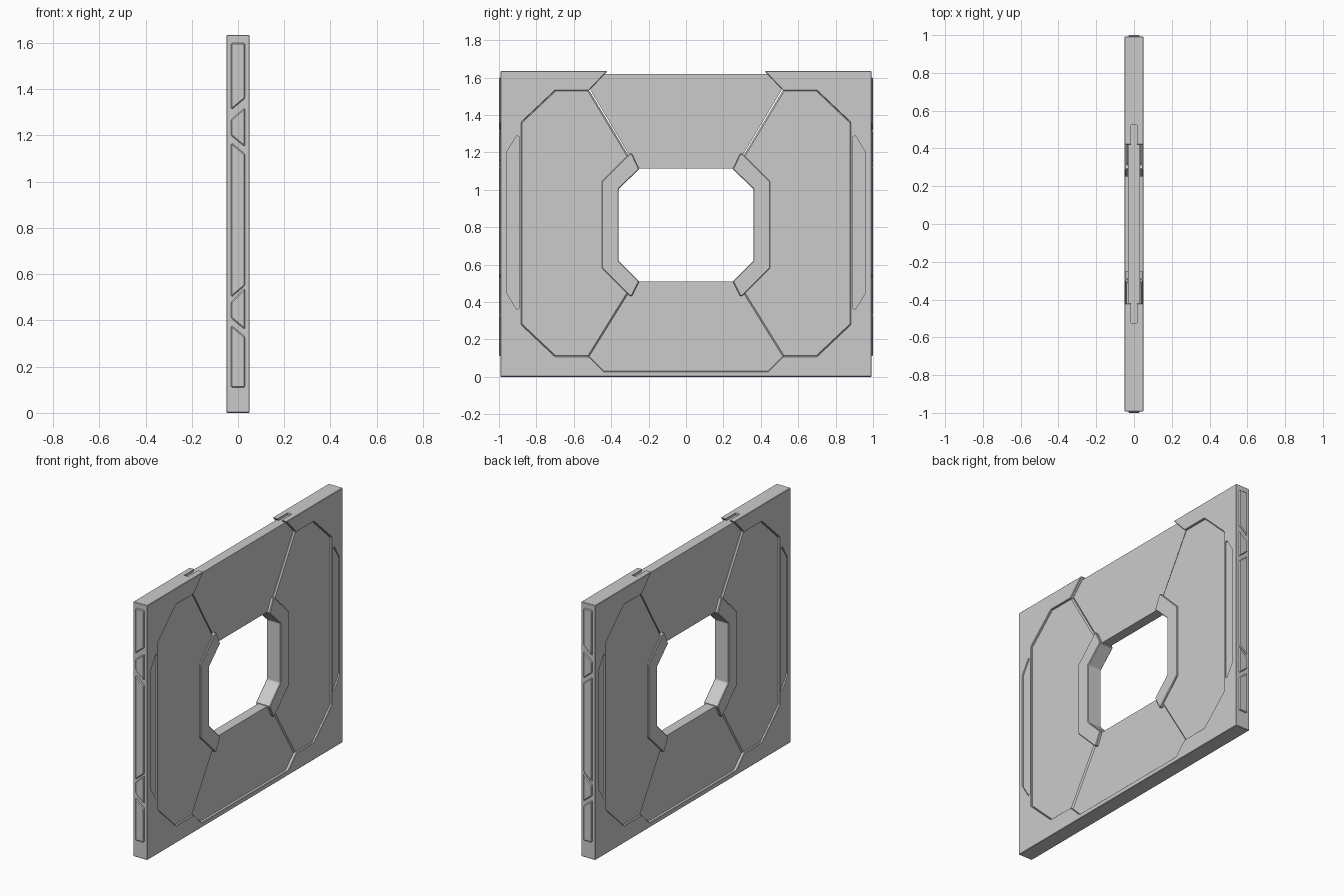
import bpy, bmesh

if "Cube" in bpy.data.objects:
    bpy.data.objects.remove(bpy.data.objects["Cube"])


def prism(name, pts, lo, hi, axis='x', bevel=0.0):
    """Extrude a 2D outline from lo to hi: axis x uses (y, z), axis y uses (x, z)."""
    def place(p, d):
        return (d, p[0], p[1]) if axis == 'x' else (p[0], d, p[1])
    bm = bmesh.new()
    a = [bm.verts.new(place(p, lo)) for p in pts]
    b = [bm.verts.new(place(p, hi)) for p in pts]
    bm.faces.new(a)
    bm.faces.new(b[::-1])
    n = len(pts)
    for i in range(n):
        bm.faces.new((a[i], b[i], b[(i + 1) % n], a[(i + 1) % n]))
    bmesh.ops.recalc_face_normals(bm, faces=bm.faces)
    mesh = bpy.data.meshes.new(name)
    bm.to_mesh(mesh)
    bm.free()
    obj = bpy.data.objects.new(name, mesh)
    bpy.context.collection.objects.link(obj)
    if bevel:
        mod = obj.modifiers.new("edge_bevel", 'BEVEL')
        mod.width = bevel
        mod.segments = 1
        mod.limit_method = 'ANGLE'
    return obj


def mirrored(pts):
    """Close a half outline by mirroring it across y = 0."""
    return pts + [(-y, z) for y, z in reversed(pts)]


def flip(pts, s):
    return [(s * y, z) for y, z in pts]


# Outer frame: U-shaped, open at the top between the two overhanging corners
frame = prism("outer_frame", mirrored([
    (0.44, 0.03), (0.52, 0.11), (0.70, 0.11), (0.88, 0.28), (0.88, 1.36),
    (0.70, 1.53), (0.52, 1.53), (0.42, 1.635), (0.992, 1.635), (0.992, 0.0)]),
    -0.05, 0.05, bevel=0.003)

# Recesses in the frame: long face pockets and short top slots
cutters = []
pocket = [(0.96, 0.45), (0.96, 1.20), (0.905, 1.29), (0.89, 1.28), (0.89, 0.37), (0.905, 0.36)]
slot = [(0.40, 1.62), (0.525, 1.62), (0.525, 1.65), (0.40, 1.65)]
for s in (-1, 1):
    for side in (-1, 1):
        x0, x1 = sorted((side * 0.041, side * 0.07))
        cutters.append(prism("pocket_cutter", flip(pocket, s), x0, x1))
    cutters.append(prism("slot_cutter", flip(slot, s), -0.015, 0.015))
for c in cutters:
    c.hide_render = True
    mod = frame.modifiers.new("recess", 'BOOLEAN')
    mod.operation = 'DIFFERENCE'
    mod.solver = 'EXACT'
    mod.object = c
bpy.context.view_layer.update()
baked = bpy.data.meshes.new_from_object(
    frame.evaluated_get(bpy.context.evaluated_depsgraph_get()))
frame.modifiers.clear()
frame.data = baked
for c in cutters:
    bpy.data.objects.remove(c)

# Thin centre panels above and below the window
prism("upper_panel", mirrored([(0.25, 1.115), (0.30, 1.18), (0.515, 1.54), (0.435, 1.62)]),
      -0.032, 0.032)
prism("lower_panel", mirrored([(0.445, 0.02), (0.53, 0.105), (0.30, 0.46), (0.25, 0.51)]),
      -0.032, 0.032)

# Side panels and window brackets
side_panel = [(0.52, 1.535), (0.70, 1.535), (0.885, 1.36), (0.885, 0.28), (0.70, 0.105),
              (0.52, 0.105), (0.30, 0.46), (0.40, 0.60), (0.40, 1.03), (0.30, 1.17)]
bracket = [(0.25, 1.11), (0.29, 1.195), (0.305, 1.19), (0.45, 1.045), (0.45, 0.58),
           (0.305, 0.435), (0.29, 0.43), (0.25, 0.51), (0.36, 0.62), (0.36, 1.005)]
# Raised plates on the narrow ends: (z low left, low right, high right, high left)
plates = [(0.11, 0.11, 0.33, 0.38), (0.41, 0.36, 0.54, 0.48), (0.50, 0.55, 1.12, 1.17),
          (1.20, 1.15, 1.32, 1.27), (1.31, 1.36, 1.60, 1.60)]
for s, tag in ((-1, "front"), (1, "rear")):
    prism(f"side_panel_{tag}", flip(side_panel, s), -0.04, 0.04, bevel=0.008)
    prism(f"window_bracket_{tag}", flip(bracket, s), -0.05, 0.05, bevel=0.004)
    y0, y1 = sorted((s * 0.97, s * 1.0))
    for i, (a, b, c, d) in enumerate(plates):
        prism(f"end_plate_{tag}_{i + 1}", [(-0.03, a), (0.03, b), (0.03, c), (-0.03, d)],
              y0, y1, axis='y', bevel=0.005)
